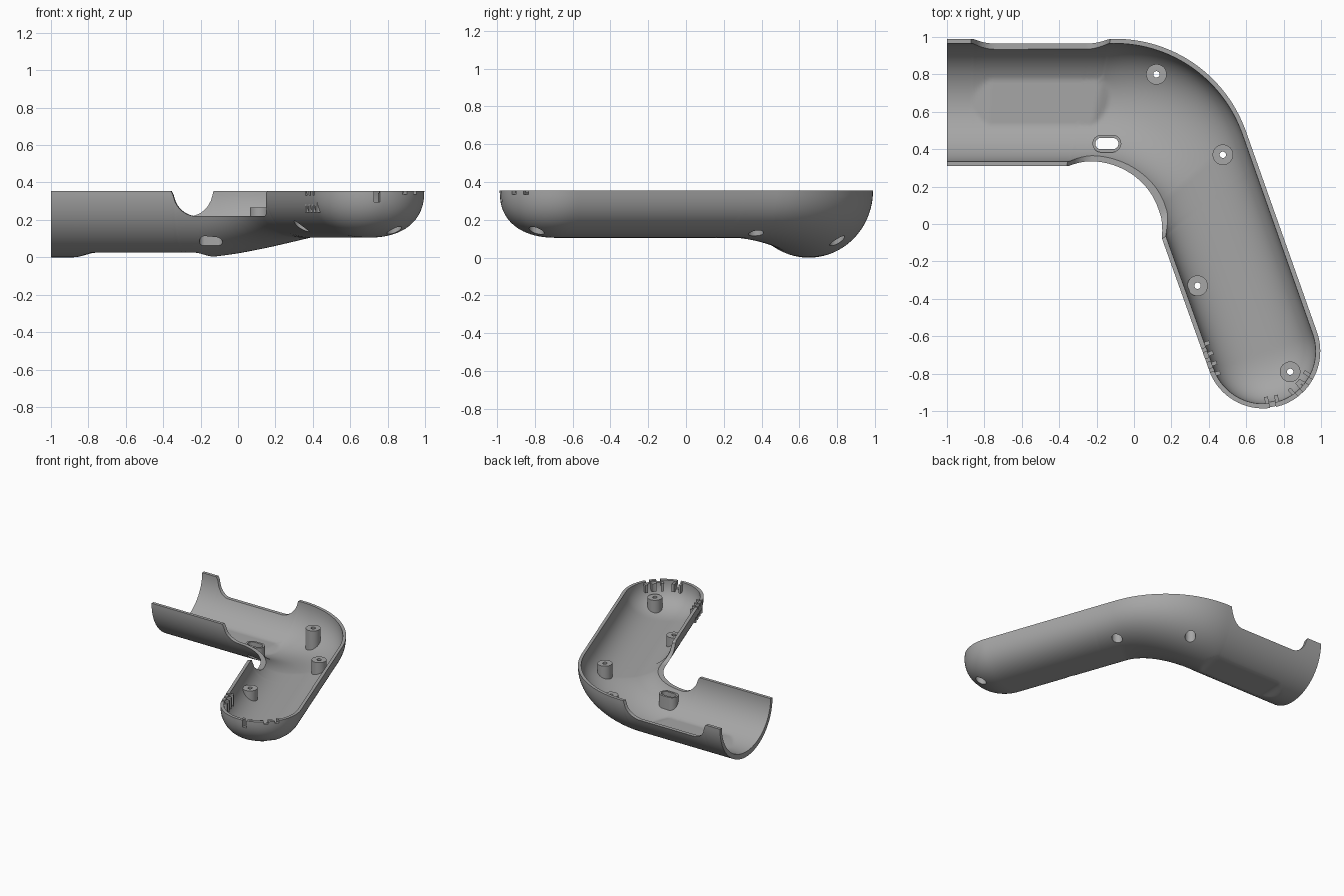
import bpy, bmesh, math
from mathutils import Vector

if "Cube" in bpy.data.objects:
    bpy.data.objects.remove(bpy.data.objects["Cube"], do_unlink=True)

GREY = bpy.data.materials.new("plastic grey")
GREY.use_nodes = True
GREY.diffuse_color = (0.38, 0.38, 0.38, 1)
GREY.node_tree.nodes["Principled BSDF"].inputs["Base Color"].default_value = (0.38, 0.38, 0.38, 1)

TOP = 0.355                                   # height of the parting plane
TURN = math.radians(70.3)                     # angle between barrel and grip
ALONG = Vector((math.cos(TURN), -math.sin(TURN)))
ACROSS = Vector((math.sin(TURN), math.cos(TURN)))
GRIP_R, GRIP_DEPTH, WALL, FLOOR = 0.306, 0.25, 0.025, 0.042
GRIP_END = Vector((0.69, -0.68))
SIDE = 44                                     # segments in each cross-section


def make(name, bm):
    bmesh.ops.recalc_face_normals(bm, faces=bm.faces[:])
    mesh = bpy.data.meshes.new(name)
    bm.to_mesh(mesh)
    bm.free()
    mesh.materials.append(GREY)
    ob = bpy.data.objects.new(name, mesh)
    bpy.context.collection.objects.link(ob)
    return ob


def boolean(ob, other, op):
    mod = ob.modifiers.new("cut", "BOOLEAN")
    mod.operation, mod.object, mod.solver = op, other, "EXACT"
    bpy.context.view_layer.objects.active = ob
    bpy.ops.object.modifier_apply(modifier=mod.name)


def prism(name, outline, z0, z1):
    bm = bmesh.new()
    face = bm.faces.new([bm.verts.new((p[0], p[1], z0)) for p in outline])
    up = bmesh.ops.extrude_face_region(bm, geom=[face])["geom"]
    bmesh.ops.translate(bm, vec=(0, 0, z1 - z0),
                        verts=[v for v in up if isinstance(v, bmesh.types.BMVert)])
    return make(name, bm)


def stadium(x, y, r, half=0.0, n=40):
    pts = []
    for i in range(n):
        a = 2 * math.pi * (i + 0.5) / n
        pts.append((x + r * math.cos(a) + math.copysign(half, math.cos(a)), y + r * math.sin(a)))
    return pts


def bar(pos, direction, length, width):
    d = Vector(direction).normalized()
    s = Vector((-d.y, d.x)) * width / 2
    a, b = pos - d * length / 2, pos + d * length / 2
    return [a - s, b - s, b + s, a + s]


def ease(t):
    t = max(0.0, min(1.0, t))
    return t * t * (3 - 2 * t)


# Stations along the body: inner edge, outer edge, depth, roundness, cap angle
stations = []
for i in range(70):
    t = i / 70
    stations.append((Vector((-1 + 0.76 * t, 0.31)), Vector((-1 + 0.9 * t, 0.99)), TOP, 2.0, 0))
for i in range(40):
    t = i / 40
    ray = Vector((math.sin(TURN * t), math.cos(TURN * t)))
    stations.append((Vector((-0.24, -0.045)) + 0.355 * ray, Vector((-0.1, 0.25)) + 0.74 * ray,
                     TOP + (GRIP_DEPTH - TOP) * (0.5 * t + 0.5 * ease(t)), 2 + 0.3 * t, 0))
grip_in, grip_out = Vector((0.095, 0.075)), Vector((0.597, 0.5))
end_in, end_out = GRIP_END - GRIP_R * ACROSS, GRIP_END + GRIP_R * ACROSS
for i in range(50):
    t = i / 50
    stations.append((grip_in.lerp(end_in, t), grip_out.lerp(end_out, t), GRIP_DEPTH, 2.3, 0))
for i in range(25):
    stations.append((end_in, end_out, GRIP_DEPTH, 2.3, math.pi / 2 * i / 24))


def notch(u, a, b, r=0.12, depth=0.135):
    d = min(u - a, b - u)
    if d <= 0:
        return 0.0
    return depth * math.sqrt(1 - (1 - min(d / r, 1)) ** 2)


def sections(wall, floor):
    """Cross-sections of the body, inset by the wall and floor thickness."""
    out, ui, uo, prev = [], 0.0, 0.0, stations[0]
    for st in stations:
        a, b, depth, p, cap = st
        ui += (a - prev[0]).length
        uo += (b - prev[1]).length
        prev = st
        mid, axis = (a + b) / 2, (b - a) / 2
        half = axis.length - wall
        axis.normalize()
        depth -= floor
        if cap:
            s = min(math.sin(cap), 1)
            mid = mid + ALONG * half * s
            half *= math.cos(cap)
            depth *= max(0, 1 - s ** p) ** (1 / p)
        # rim dips for the front and rear openings
        dip_in, dip_out = notch(ui, 0.65, 1.36), notch(uo, 0.14, 0.87)
        t0 = math.asin((dip_in / depth) ** (p / 2)) if dip_in else 0
        t1 = math.pi - (math.asin((dip_out / depth) ** (p / 2)) if dip_out else 0)
        # flat pad pressed into the barrel floor
        x = mid.x
        pad = 0.025 * ease((x + 0.88) / 0.12) * ease((-0.11 - x) / 0.1) if cap == 0 else 0
        ring = []
        for k in range(SIDE + 1):
            th = t0 + (t1 - t0) * k / SIDE
            c, s = math.cos(th), max(0, math.sin(th))
            q = mid - axis * half * math.copysign(abs(c) ** (2 / p), c)
            z = TOP - depth * s ** (2 / p)
            if pad and mid.y > 0.5:
                z = max(z, pad + floor)
            ring.append((q.x, q.y, z))
        out.append(ring)
    return out


def loft(name, rings):
    bm = bmesh.new()
    rows = [[bm.verts.new(p) for p in r] for r in rings]
    n = len(rows[0])
    for r, s in zip(rows, rows[1:]):
        for k in range(n):
            bm.faces.new((r[k], r[(k + 1) % n], s[(k + 1) % n], s[k]))
    if n > SIDE + 1:                          # muzzle rim of the hollow shell
        for k in range(SIDE):
            bm.faces.new((rows[0][k], rows[0][k + 1], rows[0][n - 2 - k], rows[0][n - 1 - k]))
        for k in range(SIDE):                 # tip of the shell wall
            bm.faces.new((rows[-1][k], rows[-1][k + 1], rows[-1][n - 2 - k], rows[-1][n - 1 - k]))
    else:
        bm.faces.new(rows[0])
    bmesh.ops.remove_doubles(bm, verts=bm.verts[:], dist=0.0002)
    bmesh.ops.dissolve_degenerate(bm, edges=bm.edges[:], dist=0.0001)
    return make(name, bm)


# Hollow half shell
outer, inner = sections(0, 0), sections(WALL, FLOOR)
shell = loft("half_shell", [o + i[::-1] for o, i in zip(outer, inner)])
hull = loft("hull_helper", sections(0.008, 0.01))
hull.hide_render = True
parts, helpers = [shell], [hull]

# Screw posts with a counterbore from underneath
for i, (x, y) in enumerate([(0.12, 0.8), (0.475, 0.37), (0.34, -0.33), (0.835, -0.79)]):
    post = prism("screw_post_%d" % (i + 1), stadium(x, y, 0.055), -0.1, 0.265)
    bore = prism("bore_helper", stadium(x, y, 0.04), -0.2, 0.225)
    pin = prism("pin_helper", stadium(x, y, 0.017, n=20), 0.1, 0.4)
    boolean(post, hull, "INTERSECT")
    boolean(post, bore, "DIFFERENCE")
    boolean(post, pin, "DIFFERENCE")
    boolean(shell, bore, "DIFFERENCE")
    parts.append(post)
    helpers += [bore, pin]

# Slot with a raised collar
collar = prism("slot_collar", stadium(-0.145, 0.43, 0.047, 0.03), -0.1, 0.2)
slot = prism("slot_helper", stadium(-0.145, 0.43, 0.03, 0.032), -0.2, 0.4)
boolean(collar, hull, "INTERSECT")
for ob in (collar, shell):
    boolean(ob, slot, "DIFFERENCE")
parts.append(collar)
helpers.append(slot)

# Cable ribs on the inner grip edge, and rim notches between them
for i in range(4):
    p = end_in + ALONG * (0.03 - 0.057 * (3 - i)) + ACROSS * 0.03
    parts.append(prism("edge_rib_%d" % (i + 1), bar(p, ACROSS, 0.045, 0.022), 0.24, 0.345))
    if i:
        cut = prism("notch_helper", bar(p - ALONG * 0.028 - ACROSS * 0.02, ACROSS, 0.09, 0.018), 0.33, 0.4)
        boolean(shell, cut, "DIFFERENCE")
        helpers.append(cut)

# Cable ribs and notches round the grip end
for i, (deg, low) in enumerate([(-80, 0.295), (-49, 0.335), (-33, 0.335)]):
    d = Vector((math.cos(math.radians(deg)), math.sin(math.radians(deg))))
    cut = prism("notch_helper", bar(GRIP_END + d * 0.29, d, 0.12, 0.032), low, 0.4)
    boolean(shell, cut, "DIFFERENCE")
    helpers.append(cut)
    for j, side in enumerate((-1, 1)):
        p = GRIP_END + d * 0.268 + Vector((-d.y, d.x)) * 0.027 * side
        parts.append(prism("end_rib_%d_%d" % (i + 1, j + 1), bar(p, d, 0.05, 0.02), 0.28, 0.345))

for h in helpers:
    bpy.data.objects.remove(h, do_unlink=True)

# Smooth curved faces, keep the rims crisp
bpy.ops.object.select_all(action="DESELECT")
for ob in parts:
    ob.select_set(True)
bpy.context.view_layer.objects.active = shell
bpy.ops.object.shade_smooth_by_angle(angle=math.radians(35))
